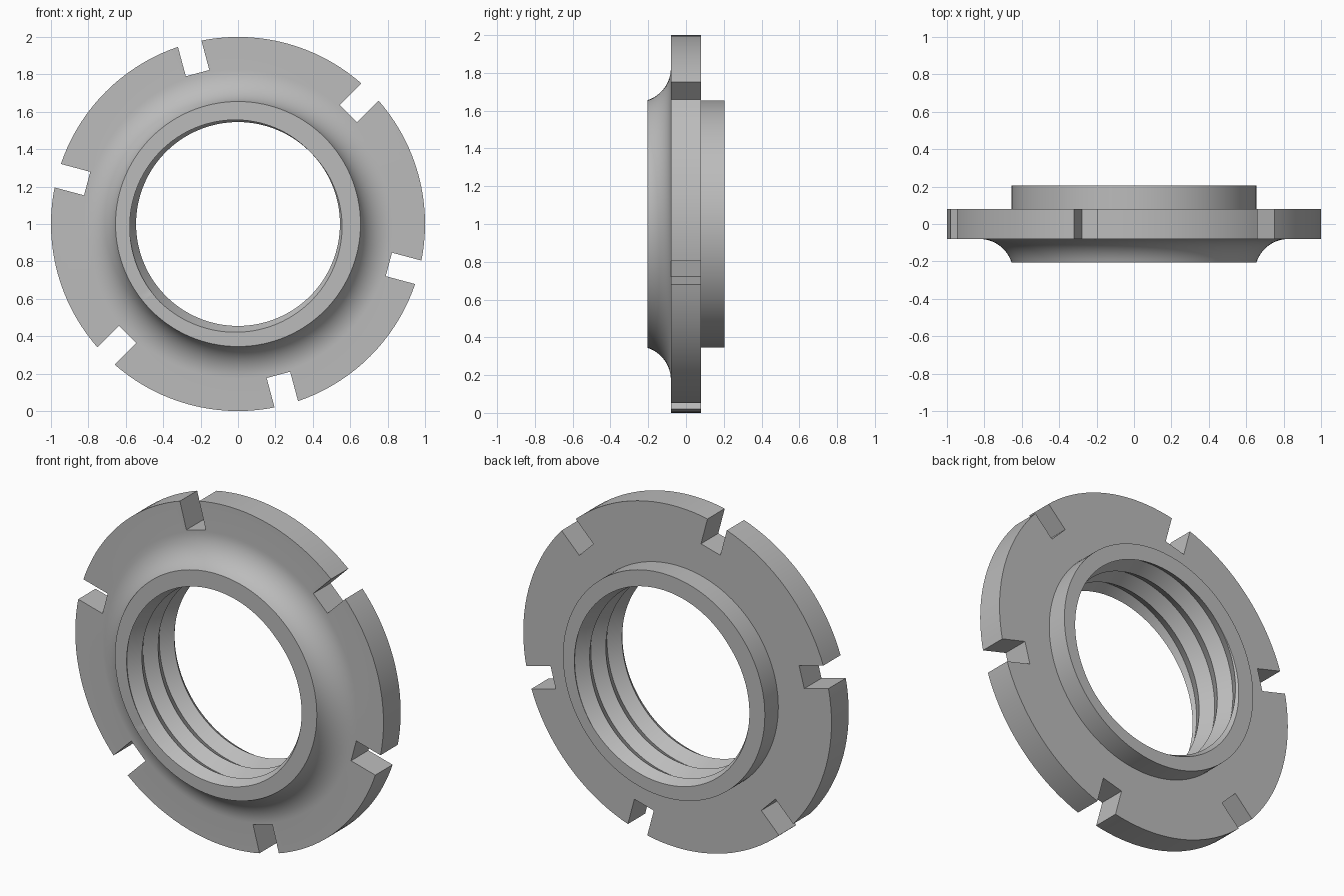
import bpy, bmesh, math
from mathutils import Matrix

cube = bpy.data.objects.get("Cube")
if cube:
    bpy.data.objects.remove(cube, do_unlink=True)

SEG = 120
HALF_HUB, HALF_RIM = 0.205, 0.08
R_RIM, R_HUB = 1.0, 0.655
R_CREST, R_ROOT, PITCH = 0.545, 0.59, 0.15


def make_object(name, bm):
    bmesh.ops.recalc_face_normals(bm, faces=bm.faces)
    mesh = bpy.data.meshes.new(name)
    bm.to_mesh(mesh)
    bm.free()
    ob = bpy.data.objects.new(name, mesh)
    bpy.context.collection.objects.link(ob)
    return ob


def polar(r, angle, y):
    return (r * math.cos(angle), y, r * math.sin(angle))


# Flanged body: a solid turned profile with a concave fillet on the front
def build_body():
    fillet = 0.18
    cy = -HALF_RIM - fillet
    reach = math.asin((-HALF_HUB - cy) / fillet)
    cr = R_HUB + fillet * math.cos(reach)
    profile = [(0, -HALF_HUB)]
    for i in range(13):
        a = reach + (math.pi / 2 - reach) * i / 12
        profile.append((cr - fillet * math.cos(a), cy + fillet * math.sin(a)))
    profile += [(R_RIM, -HALF_RIM), (R_RIM, HALF_RIM), (R_HUB, HALF_RIM),
                (R_HUB, HALF_HUB), (0, HALF_HUB)]
    bm = bmesh.new()
    verts = [bm.verts.new((r, y, 0)) for r, y in profile]
    edges = [bm.edges.new(pair) for pair in zip(verts, verts[1:])]
    bmesh.ops.spin(bm, geom=verts + edges, cent=(0, 0, 0), axis=(0, 1, 0),
                   angle=math.tau, steps=SEG, use_merge=True)
    bmesh.ops.remove_doubles(bm, verts=bm.verts, dist=1e-5)
    return make_object("slotted_ring_nut", bm)


# Threaded core: a helical V strip, trimmed and capped, that cuts the bore
def build_core():
    bm = bmesh.new()
    turns = 9
    crest, root = [], []
    for i in range(turns * SEG + 1):
        t = i / SEG - 3
        a = math.pi / 4 - t * math.tau
        y = -HALF_HUB + t * PITCH
        crest.append(bm.verts.new(polar(R_CREST, a, y)))
        root.append(bm.verts.new(polar(R_ROOT, a, y + PITCH / 2)))
    for i in range(turns * SEG):
        bm.faces.new((crest[i], crest[i + 1], root[i + 1], root[i]))
        j = i + SEG
        if j + 1 < len(crest):
            bm.faces.new((root[i], root[i + 1], crest[j + 1], crest[j]))
    for side in (-1, 1):
        bmesh.ops.bisect_plane(bm, geom=bm.verts[:] + bm.edges[:] + bm.faces[:],
                               plane_co=(0, side * 0.27, 0), plane_no=(0, side, 0),
                               clear_outer=True)
    bmesh.ops.remove_doubles(bm, verts=bm.verts, dist=1e-5)
    bmesh.ops.holes_fill(bm, edges=[e for e in bm.edges if e.is_boundary], sides=0)
    return make_object("thread_cutter", bm)


# Six radial spanner slots
def build_slots():
    bm = bmesh.new()
    for k in range(6):
        turn = Matrix.Rotation(math.radians(15 + 60 * k), 4, 'Y')
        place = Matrix.Translation((0.835 + 0.2, 0, 0))
        size = Matrix.Diagonal((0.4, 0.5, 0.13, 1))
        bmesh.ops.create_cube(bm, size=1, matrix=turn @ place @ size)
    return make_object("slot_cutter", bm)


body = build_body()
cutters = [build_core(), build_slots()]
for cutter in cutters:
    cutter.hide_render = True
    mod = body.modifiers.new(cutter.name, 'BOOLEAN')
    mod.operation, mod.solver, mod.object = 'DIFFERENCE', 'EXACT', cutter

# Bake the cuts and drop the cutters
graph = bpy.context.evaluated_depsgraph_get()
baked = bpy.data.meshes.new_from_object(body.evaluated_get(graph))
body.modifiers.clear()
body.data = baked
for cutter in cutters:
    bpy.data.objects.remove(cutter, do_unlink=True)

# Plain grey metal
grey = bpy.data.materials.new("grey_metal")
grey.use_nodes = True
colour = (0.5, 0.5, 0.5, 1)
grey.diffuse_color = colour
grey.node_tree.nodes["Principled BSDF"].inputs["Base Color"].default_value = colour
body.data.materials.clear()
body.data.materials.append(grey)

# Smooth shading with crisp edges, standing on the ground
body.location.z = 1
bpy.ops.object.select_all(action='DESELECT')
body.select_set(True)
bpy.context.view_layer.objects.active = body
bpy.ops.object.shade_smooth_by_angle(angle=math.radians(30))
